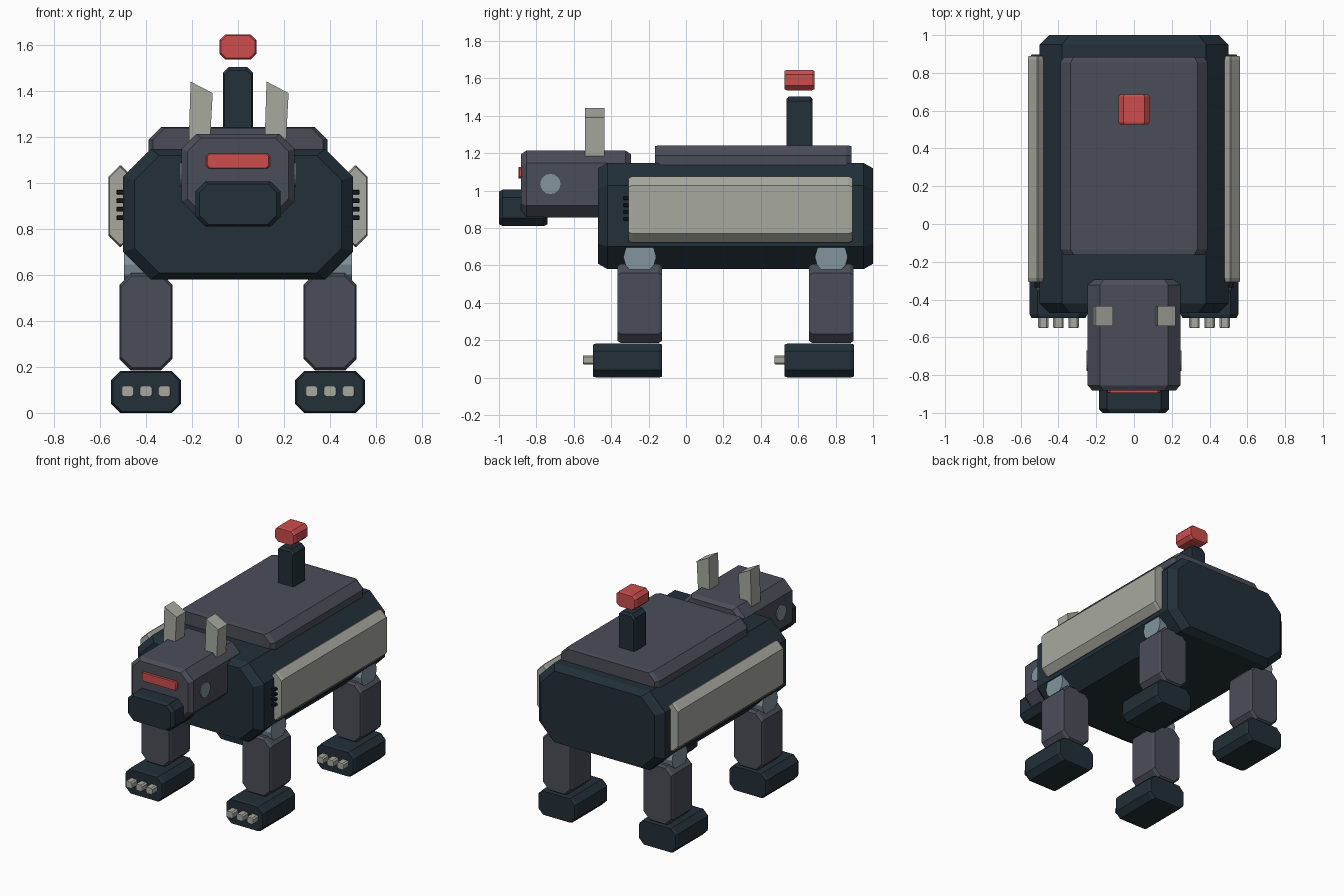
import bpy, bmesh, math
from mathutils import Matrix

if "Cube" in bpy.data.objects:
    bpy.data.objects.remove(bpy.data.objects["Cube"])


def material(name, rgb):
    m = bpy.data.materials.new(name)
    m.diffuse_color = (*rgb, 1)
    m.use_nodes = True
    m.node_tree.nodes["Principled BSDF"].inputs["Base Color"].default_value = m.diffuse_color
    return m


NAVY = material("dark navy", (0.016, 0.029, 0.040))
GREY = material("slate grey", (0.070, 0.076, 0.098))
PALE = material("pale grey", (0.39, 0.40, 0.352))
RED = material("red", (0.61, 0.074, 0.074))
STEEL = material("blue steel", (0.223, 0.292, 0.332))
BLACK = material("vent black", (0.006, 0.009, 0.012))


def finish(name, bm, mat):
    bmesh.ops.recalc_face_normals(bm, faces=bm.faces)
    mesh = bpy.data.meshes.new(name)
    bm.to_mesh(mesh)
    bm.free()
    mesh.materials.append(mat)
    ob = bpy.data.objects.new(name, mesh)
    bpy.context.collection.objects.link(ob)
    return ob


def loft(name, rings, mat):
    """Skin a list of equal point rings and cap both ends."""
    bm = bmesh.new()
    vs = [[bm.verts.new(p) for p in ring] for ring in rings]
    n = len(vs[0])
    for a, b in zip(vs, vs[1:]):
        for i in range(n):
            j = (i + 1) % n
            bm.faces.new((a[i], a[j], b[j], b[i]))
    bm.faces.new(vs[0])
    bm.faces.new(vs[-1])
    return finish(name, bm, mat)


def block(name, x, y, z, c, mat, end=0.02, taper=0.9):
    """Eight-sided block running along y, with slightly tapered ends."""
    cx, cz = sum(x) / 2, sum(z) / 2
    w, h = (x[1] - x[0]) / 2, (z[1] - z[0]) / 2
    outline = [(w, h - c), (w - c, h), (c - w, h), (-w, h - c),
               (-w, c - h), (c - w, -h), (w - c, -h), (w, c - h)]
    rings = [[(cx + px * s, yy, cz + pz * s) for px, pz in outline]
             for yy, s in ((y[0], taper), (y[0] + end, 1),
                           (y[1] - end, 1), (y[1], taper))]
    return loft(name, rings, mat)


def disc(name, x, y, z, r, width, sides, mat):
    """Cylinder with its axis along x."""
    bm = bmesh.new()
    bmesh.ops.create_cone(
        bm, cap_ends=True, segments=sides, radius1=r, radius2=r, depth=width,
        matrix=Matrix.Translation((x, y, z)) @ Matrix.Rotation(math.pi / 2, 4, 'Y'))
    return finish(name, bm, mat)


def span(s, a, b):
    return tuple(sorted((s * a, s * b)))


# Torso and back plate
block("torso", (-0.5, 0.5), (-0.47, 1.0), (0.58, 1.147), 0.12, NAVY, 0.05)
block("back_plate", (-0.39, 0.39), (-0.165, 0.885), (1.08, 1.242), 0.055, GREY, 0.03, 0.95)

# Head, snout and visor
block("head", (-0.245, 0.245), (-0.882, -0.295), (0.855, 1.213), 0.065, GREY, 0.028)
block("snout", (-0.185, 0.185), (-1.0, -0.74), (0.81, 1.005), 0.042, NAVY, 0.02)
block("visor", (-0.14, 0.14), (-0.896, -0.86), (1.063, 1.127), 0.012, RED, 0.006, 0.95)

# Slanted ears, both cut the same way
for side, x in (("left", -0.165), ("right", 0.165)):
    outline = [(-0.05, 1.15), (0.042, 1.15), (0.055, 1.39), (-0.041, 1.44)]
    loft(side + "_ear", [[(x + px, y, pz) for px, pz in outline]
                         for y in (-0.54, -0.435)], PALE)

# Tail mast with a separate floating tip
block("tail_mast", (-0.065, 0.065), (0.536, 0.677), (1.2, 1.503), 0.025, NAVY, 0.012)
block("tail_tip", (-0.081, 0.081), (0.526, 0.686), (1.536, 1.645), 0.025, RED, 0.012)

for side, s in (("left", -1), ("right", 1)):
    # Side panel, head disc and vent slats
    block(side + "_panel", span(s, 0.46, 0.562), (-0.307, 0.89), (0.722, 1.075),
          0.048, PALE, 0.02, 0.95)
    disc(side + "_head_disc", s * 0.238, -0.725, 1.035, 0.054, 0.028, 16, STEEL)
    for i in range(4):
        z = 0.848 + i * 0.037
        block(f"{side}_vent_{i + 1}", span(s, 0.485, 0.528), (-0.335, -0.305),
              (z - 0.009, z + 0.009), 0.003, BLACK, 0.003)

    # Legs with hip joints, feet and toes
    for end, y in (("front", -0.247), ("rear", 0.777)):
        tag = f"{end}_{side}_"
        disc(tag + "hip", s * 0.40, y, 0.645, 0.088, 0.19, 12, STEEL)
        block(tag + "leg", span(s, 0.285, 0.515), (y - 0.119, y + 0.119),
              (0.184, 0.608), 0.05, GREY, 0.018, 0.94)
        block(tag + "foot", span(s, 0.247, 0.552), (y - 0.25, y + 0.12),
              (0.0, 0.182), 0.04, NAVY, 0.018, 0.94)
        for i in (-1, 0, 1):
            x = s * 0.40 + i * 0.08
            block(f"{tag}toe_{i + 2}", (x - 0.028, x + 0.028), (y - 0.303, y - 0.235),
                  (0.069, 0.119), 0.01, PALE, 0.006)
